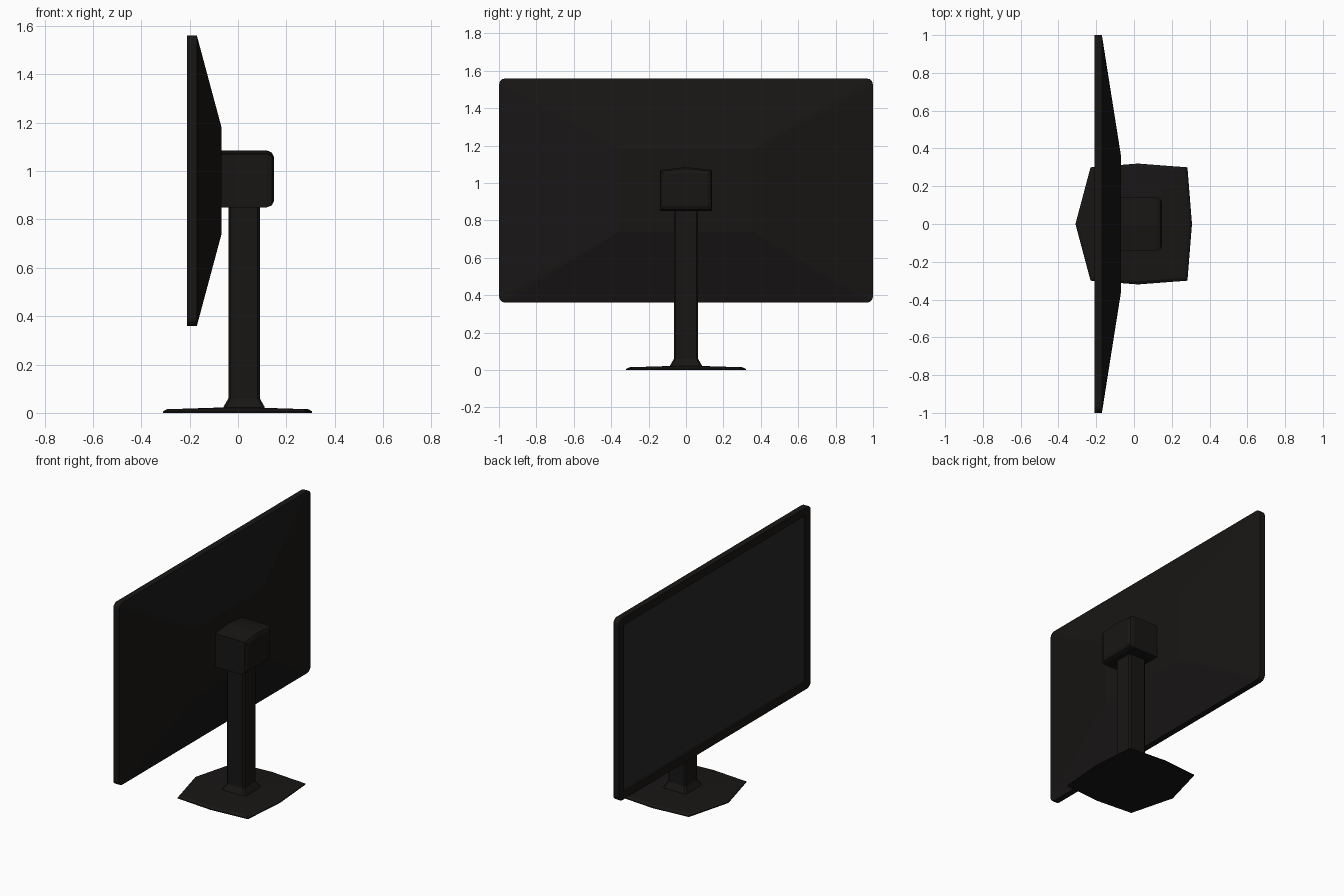
import bpy, bmesh, math

if "Cube" in bpy.data.objects:
    bpy.data.objects.remove(bpy.data.objects["Cube"])


def material(name, rgb):
    m = bpy.data.materials.new(name)
    m.diffuse_color = (*rgb, 1)
    m.use_nodes = True
    m.node_tree.nodes["Principled BSDF"].inputs["Base Color"].default_value = m.diffuse_color
    return m


BLACK = material("black_plastic", (0.009, 0.008, 0.0075))
GLASS = material("screen_grey", (0.021, 0.021, 0.021))


def loft(name, rings, mat, cap_start=True, cap_end=True):
    """Skin a list of equal-length point rings into one closed mesh."""
    bm = bmesh.new()
    loops = [[bm.verts.new(p) for p in ring] for ring in rings]
    n = len(loops[0])
    for a, b in zip(loops, loops[1:]):
        for i in range(n):
            j = (i + 1) % n
            bm.faces.new((a[i], a[j], b[j], b[i]))
    if cap_start:
        bm.faces.new(loops[0][::-1])
    if cap_end:
        bm.faces.new(loops[-1])
    bmesh.ops.recalc_face_normals(bm, faces=bm.faces)
    me = bpy.data.meshes.new(name)
    bm.to_mesh(me)
    bm.free()
    me.materials.append(mat)
    ob = bpy.data.objects.new(name, me)
    bpy.context.collection.objects.link(ob)
    return ob


def round_rect(hw, hh, r, seg):
    """Rounded rectangle outline centred on the origin."""
    pts = []
    for k, (sx, sy) in enumerate(((1, 1), (-1, 1), (-1, -1), (1, -1))):
        for i in range(seg + 1):
            a = math.pi / 2 * (k + i / seg)
            pts.append((sx * (hw - r) + r * math.cos(a),
                        sy * (hh - r) + r * math.sin(a)))
    return pts


# Display housing: recessed bezel, thin rim and tapered back
def panel_ring(x, hw, hh, r):
    return [(x, y, 0.96 + z) for y, z in round_rect(hw, hh, r, 3)]


loft("display_housing", [
    panel_ring(-0.198, 0.948, 0.548, 0.004),
    panel_ring(-0.21, 0.948, 0.548, 0.004),
    panel_ring(-0.21, 1.0, 0.60, 0.035),
    panel_ring(-0.17, 1.0, 0.60, 0.035),
    panel_ring(-0.068, 0.355, 0.22, 0.004),
], BLACK, cap_start=False)

# Screen set into the bezel
screen = [(-0.198, y, 0.96 + z) for y, z in
          ((-0.948, -0.548), (0.948, -0.548), (0.948, 0.548), (-0.948, 0.548))]
bm = bmesh.new()
bm.faces.new([bm.verts.new(p) for p in reversed(screen)])
bm.normal_update()
if bm.faces[:][0].normal.x > 0:
    bmesh.ops.reverse_faces(bm, faces=bm.faces[:])
me = bpy.data.meshes.new("screen")
bm.to_mesh(me)
bm.free()
me.materials.append(GLASS)
bpy.context.collection.objects.link(bpy.data.objects.new("screen", me))

# Mount block: slightly gabled top, rounded rear edge
GABLE = ((-0.14, -0.115), (0.14, -0.115), (0.14, 0.105), (0, 0.12), (-0.14, 0.105))
loft("mount_block",
     [[(x, y * sy, 0.965 + z * sz) for y, z in GABLE]
      for x, sy, sz in ((-0.075, 1, 1), (0.12, 1, 1), (0.14, 0.95, 0.93), (0.149, 0.83, 0.77))],
     BLACK)

# Stand post with flared foot
loft("stand_post",
     [[(0.025 + x, y, z) for x, y in round_rect(h, h, 0.01, 1)]
      for z, h in ((0.012, 0.087), (0.025, 0.085), (0.06, 0.065), (0.87, 0.065))],
     BLACK)

# Faceted base plate
OUTLINE = ((-0.31, 0), (-0.23, -0.30), (0.02, -0.32), (0.283, -0.30),
           (0.307, 0), (0.283, 0.30), (0.02, 0.32), (-0.23, 0.30))
loft("base_plate",
     [[(x * s, y * s, z) for x, y in OUTLINE]
      for z, s in ((0, 1), (0.006, 1), (0.015, 0.95), (0.022, 0.25))],
     BLACK)
